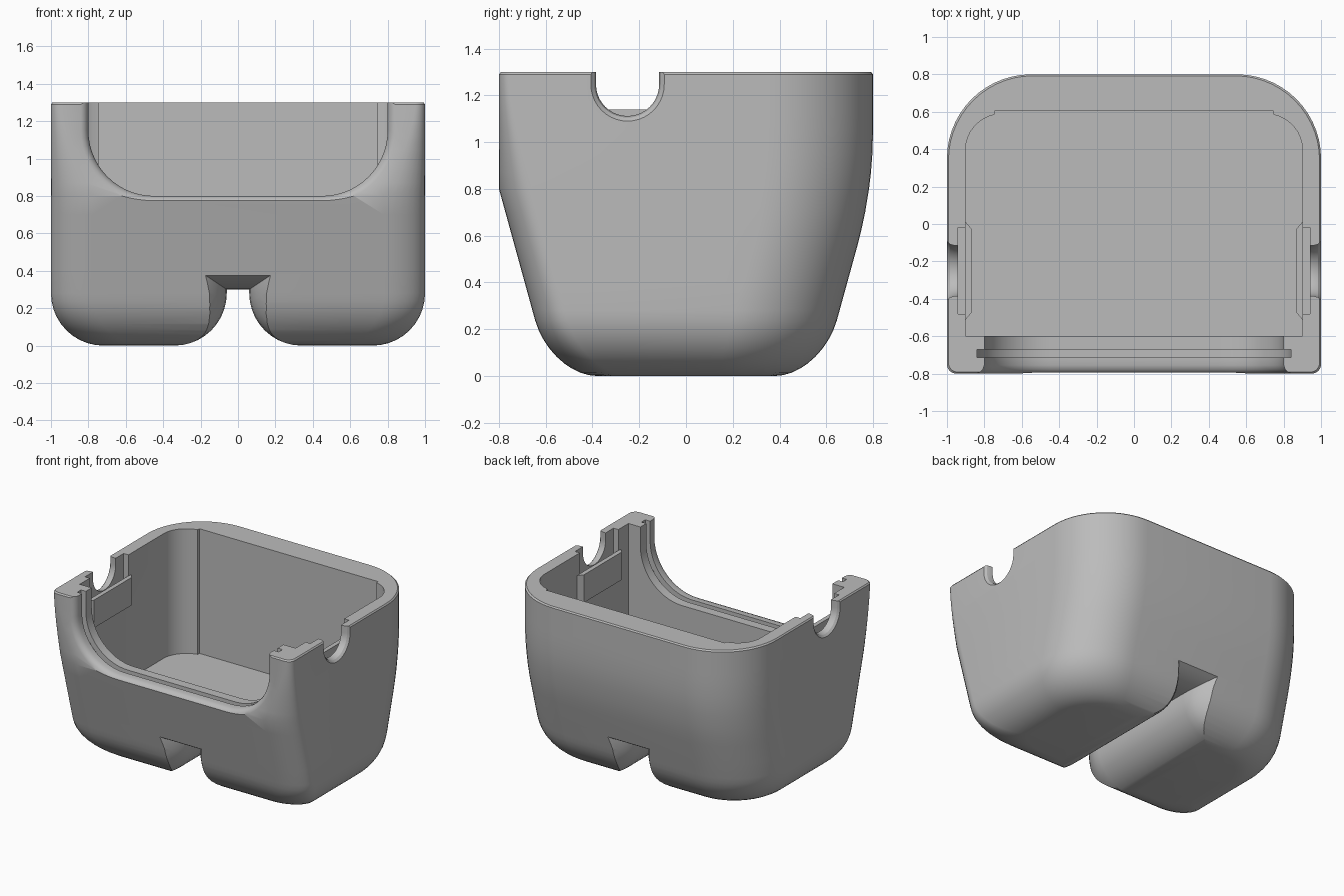
import bpy, bmesh
from math import sin, cos, pi, sqrt

cube = bpy.data.objects.get("Cube")
if cube:
    bpy.data.objects.remove(cube, do_unlink=True)

grey = bpy.data.materials.new("grey plastic")
grey.use_nodes = True
colour = (0.5, 0.5, 0.5, 1)
grey.diffuse_color = colour
grey.node_tree.nodes["Principled BSDF"].inputs["Base Color"].default_value = colour


def loft(name, rings):
    """Skin a list of equal-length point rings and cap both ends."""
    bm = bmesh.new()
    rows = [[bm.verts.new(p) for p in ring] for ring in rings]
    n = len(rows[0])
    for a, b in zip(rows, rows[1:]):
        for i in range(n):
            j = (i + 1) % n
            bm.faces.new((a[i], a[j], b[j], b[i]))
    bm.faces.new(rows[0])
    bm.faces.new(rows[-1])
    bmesh.ops.recalc_face_normals(bm, faces=bm.faces)
    mesh = bpy.data.meshes.new(name)
    bm.to_mesh(mesh)
    bm.free()
    mesh.materials.append(grey)
    ob = bpy.data.objects.new(name, mesh)
    bpy.context.collection.objects.link(ob)
    return ob


def cut(target, cutter):
    """Subtract the cutter and delete it."""
    cutter.hide_render = True
    mod = target.modifiers.new("cut", 'BOOLEAN')
    mod.operation = 'DIFFERENCE'
    mod.solver = 'EXACT'
    mod.object = cutter
    bpy.context.view_layer.objects.active = target
    bpy.ops.object.modifier_apply(modifier=mod.name)
    bpy.data.objects.remove(cutter, do_unlink=True)


def arc(cx, cy, rx, ry, a0, a1, n):
    return [(cx + rx * cos(a0 + (a1 - a0) * i / n),
             cy + ry * sin(a0 + (a1 - a0) * i / n)) for i in range(n + 1)]


def mirrored(half):
    """Close a right-hand half outline with its mirror image."""
    return half + [(-x, y) for x, y in reversed(half)]


# Body: rounded sections stacked upward
def round_in(z, height):
    t = max(0, 1 - z / height)
    return 1 - sqrt(1 - t * t)


def section(z, inset=0):
    hw = 1 - 0.28 * round_in(z, 0.28) - inset
    low = 0.2 * round_in(z, 0.24)
    front = min(0.8, 0.58 + 0.275 * z) - low - inset
    back = min(0.8, 0.58 + 0.275 * z)
    if 0.55 < z < 1.05:
        back = 0.58 + 0.275 * (z - (z - 0.55) ** 2)
    back -= low + inset
    taper = min(1, max(0, (1.3 - z) / 0.5)) ** 1.5
    rx, ry = 0.05 + 0.17 * taper, 0.05 + 0.09 * taper
    rb = 0.45 - 0.2 * round_in(z, 0.26)
    half = arc(hw - rx, -front + ry, rx, ry, -pi / 2, 0, 8)
    half += arc(hw - rb, back - rb, rb, rb, 0, pi / 2, 14)
    return [(x, y, z) for x, y in mirrored(half)]


levels = [0.28 * (1 - cos(pi / 2 * i / 10)) for i in range(11)]
levels += [0.4, 0.55, 0.62, 0.7, 0.8, 0.87, 0.95, 1.05, 1.12, 1.2, 1.29]
body = loft("body_shell", [section(z) for z in levels] + [section(1.3, 0.008)])

# Inner cavity with rounded rear corners and a small step
half = [(0.9, -0.6)] + arc(0.7, 0.4, 0.2, 0.19, 0, 1.34, 8) + [(0.745, 0.605)]
cut(body, loft("cavity_cutter",
               [[(x, y, z) for x, y in mirrored(half)] for z in (0.36, 1.5)]))


# Gap between the feet, flaring toward both ends
def gap_ring(y):
    d = 0.12 * (max(0, abs(y) - 0.45) / 0.24) ** 2
    half = [(0.06, 0.3)] + arc(0.34, 0.28, 0.28, 0.28, pi, 1.5 * pi, 10) + [(0.34, -0.1)]
    return [(x + (d if x > 0 else -d), y, z * (1 + 2.2 * d)) for x, z in mirrored(half)]


steps = [0.45, 0.5, 0.54, 0.58, 0.62, 0.66, 0.7, 0.75, 0.85]
cut(body, loft("gap_cutter", [gap_ring(y) for y in [-s for s in reversed(steps)] + steps]))


# Front opening with a softened outer edge, and the groove around it
def opening_ring(y, d):
    r = 0.35 + d
    half = [(0.8 + d, 1.5)] + arc(0.45, 1.15, r, r, 0, -pi / 2, 14)
    return [(x, y, z) for x, z in mirrored(half)]


edge = [(-0.9, 0.04), (-0.8, 0.04), (-0.792, 0.022), (-0.778, 0.008), (-0.755, 0), (-0.58, 0)]
cut(body, loft("opening_cutter", [opening_ring(y, d) for y, d in edge]))
cut(body, loft("groove_cutter", [opening_ring(y, 0.04) for y in (-0.715, -0.67)]))

# Side cable notches, slots behind the retaining plates, and the plates
for side, s in (("left", 1), ("right", -1)):
    slot = [(0.88, -0.48), (0.94, -0.48), (0.94, -0.02), (0.88, -0.02)]
    cut(body, loft("slot_cutter", [[(s * x, y, z) for x, y in slot] for z in (0.93, 1.5)]))

    rings = []
    for x, r in ((0.85, 0.135), (0.96, 0.135), (0.985, 0.142), (1.0, 0.157), (1.1, 0.157)):
        outline = [(-0.25 - r, 1.5)] + arc(-0.25, 1.247, r, r, pi, 2 * pi, 20) + [(-0.25 + r, 1.5)]
        rings.append([(s * x, y, z) for y, z in outline])
    cut(body, loft("notch_cutter", rings))

    plate = [(0.903, -0.515), (0.87, -0.475), (0.87, -0.025), (0.903, 0.015)]
    loft(side + "_retaining_plate", [[(s * x, y, z) for x, y in plate] for z in (0.93, 1.14)])

# Smooth shading on the curved shell
bpy.ops.object.select_all(action='DESELECT')
body.select_set(True)
bpy.context.view_layer.objects.active = body
bpy.ops.object.shade_smooth_by_angle(angle=0.5)
